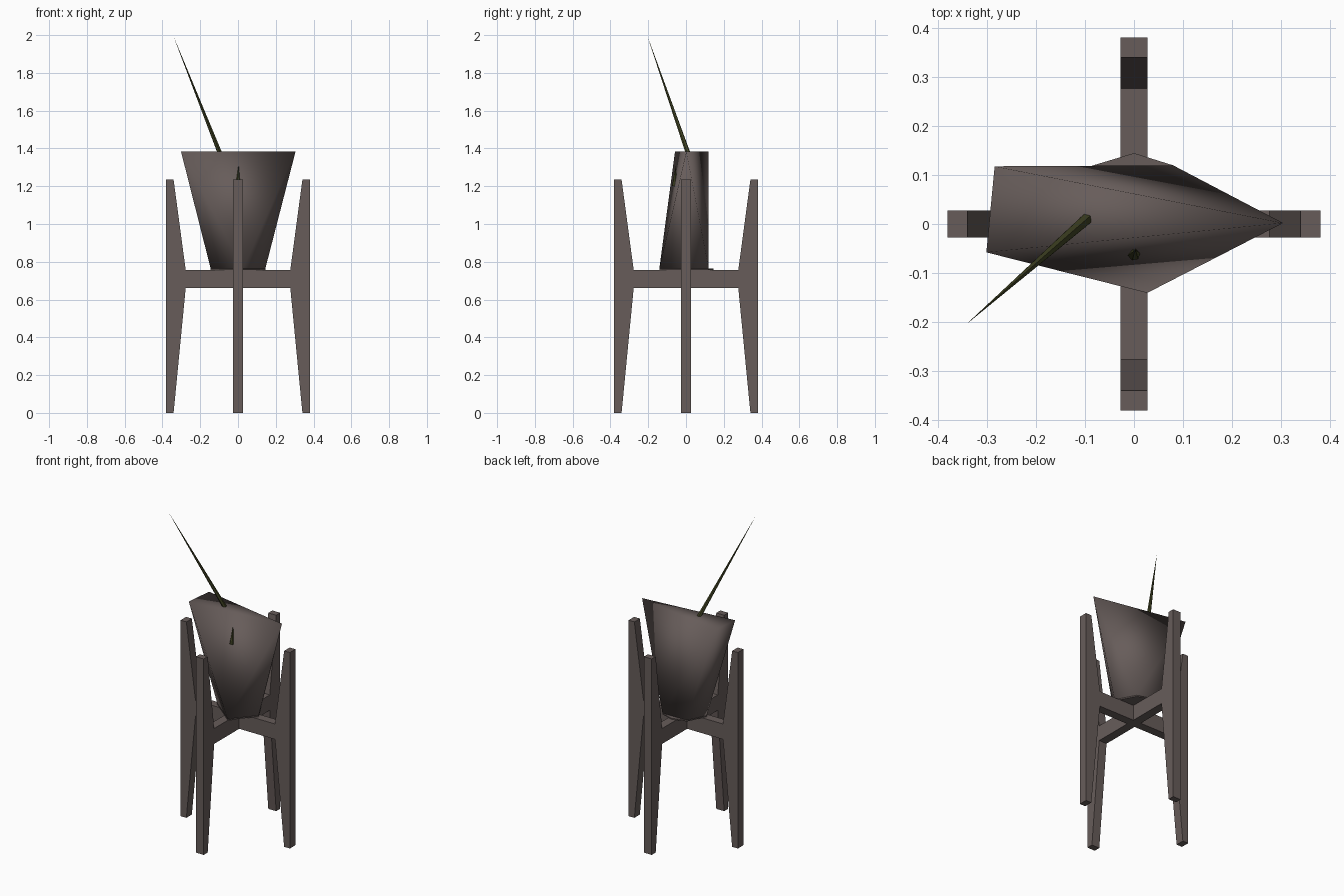
import bpy, bmesh, math
from mathutils import Vector

cube = bpy.data.objects.get("Cube")
if cube:
    bpy.data.objects.remove(cube, do_unlink=True)


def make_material(name, rgb):
    mat = bpy.data.materials.new(name)
    mat.use_nodes = True
    mat.diffuse_color = (*rgb, 1)
    mat.node_tree.nodes["Principled BSDF"].inputs["Base Color"].default_value = (*rgb, 1)
    return mat


brown = make_material("grey brown", (0.135, 0.108, 0.102))
olive = make_material("dark olive", (0.055, 0.06, 0.018))


def finish(name, bm, mat):
    bmesh.ops.recalc_face_normals(bm, faces=bm.faces)
    mesh = bpy.data.meshes.new(name)
    bm.to_mesh(mesh)
    bm.free()
    mesh.materials.append(mat)
    obj = bpy.data.objects.new(name, mesh)
    bpy.context.collection.objects.link(obj)
    return obj


def prism(name, outline, offset, mat):
    """Extrude a closed outline along an offset."""
    bm = bmesh.new()
    face = bm.faces.new([bm.verts.new(p) for p in outline])
    new = bmesh.ops.extrude_face_region(bm, geom=[face])["geom"]
    bmesh.ops.translate(bm, vec=offset, verts=[v for v in new if isinstance(v, bmesh.types.BMVert)])
    return finish(name, bm, mat)


def spike(name, base, tip, radius):
    """Slender pointed cone between two points."""
    base, tip = Vector(base), Vector(tip)
    axis = tip - base
    bm = bmesh.new()
    bmesh.ops.create_cone(bm, cap_ends=True, segments=6, radius1=radius, radius2=0, depth=axis.length)
    bmesh.ops.rotate(bm, verts=bm.verts, matrix=axis.to_track_quat('Z', 'Y').to_matrix())
    bmesh.ops.translate(bm, verts=bm.verts, vec=(base + tip) / 2)
    return finish(name, bm, olive)


# Stand: four legs, thickest where the crossbars meet them
HALF = 0.0275
BAR_LOW, BAR_HIGH, LEG_TOP = 0.66, 0.757, 1.235
leg_outline = [(0.381, 0), (0.381, LEG_TOP), (0.341, LEG_TOP),
               (0.277, BAR_HIGH), (0.277, BAR_LOW), (0.341, 0)]
for i, side in enumerate(("left", "back", "right", "front")):
    leg = prism(side + "_leg", [(x, -HALF, z) for x, z in leg_outline], (0, 2 * HALF, 0), brown)
    leg.rotation_euler.z = i * math.pi / 2

# Crossbars joined as one plus-shaped piece
cross = []
for i in range(4):
    c, s = round(math.cos(i * math.pi / 2)), round(math.sin(i * math.pi / 2))
    for x, y in ((HALF, -HALF), (0.277, -HALF), (0.277, HALF)):
        cross.append((x * c - y * s, x * s + y * c, BAR_LOW))
prism("crossbars", cross, (0, 0, BAR_HIGH - BAR_LOW), brown)

# Pot: faceted taper from a three-cornered rim to a small base
rim = [(-0.302, -0.058), (-0.285, 0.118), (0.305, 0.002)]
base = [(-0.145, 0), (0.027, -0.141), (0.145, 0), (0.08, 0.12), (-0.09, 0.118)]
bm = bmesh.new()
for points, z in ((rim, 1.385), (base, 0.765)):
    for x, y in points:
        bm.verts.new((x, y, z))
bmesh.ops.convex_hull(bm, input=bm.verts)
pot = finish("pot", bm, brown)
pot.data.polygons.foreach_set("use_smooth", [True] * len(pot.data.polygons))

# Thin plate under the pot
plate = base[:4] + [(0, 0.145)] + base[4:]
prism("pot_base_plate", [(x, y, BAR_HIGH) for x, y in plate], (0, 0, 0.007), brown)

# Leaf spikes
spike("tall_leaf", (-0.09, 0.016, 1.36), (-0.344, -0.206, 2.0), 0.013)
spike("short_leaf", (0.0, -0.062, 1.2), (0.003, -0.053, 1.315), 0.013)
